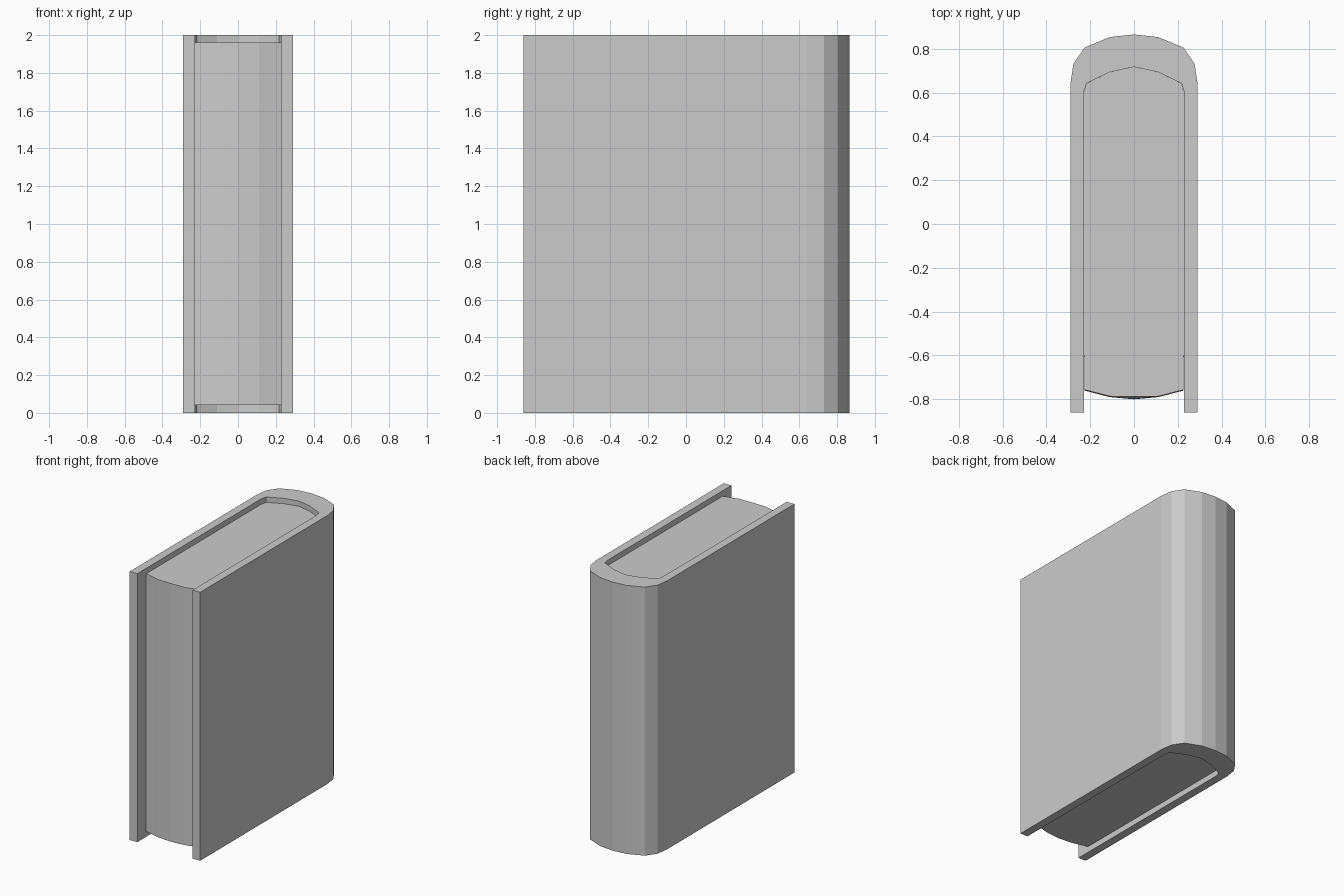
import bpy
import bmesh

if "Cube" in bpy.data.objects:
    bpy.data.objects.remove(bpy.data.objects["Cube"])


def mirrored(half):
    """Complete a right-hand half profile (ending on x = 0) with its left side."""
    return half + [(-x, y) for x, y in reversed(half[:-1])]


def prism(name, bottom, top, z0, z1):
    """Solid between two matching outlines at heights z0 and z1."""
    bm = bmesh.new()
    lo = [bm.verts.new((x, y, z0)) for x, y in bottom]
    hi = [bm.verts.new((x, y, z1)) for x, y in top]
    n = len(lo)
    bm.faces.new(lo[::-1])
    bm.faces.new(hi)
    for i in range(n):
        j = (i + 1) % n
        bm.faces.new((lo[i], lo[j], hi[j], hi[i]))
    bmesh.ops.recalc_face_normals(bm, faces=bm.faces)
    mesh = bpy.data.meshes.new(name)
    bm.to_mesh(mesh)
    bm.free()
    obj = bpy.data.objects.new(name, mesh)
    bpy.context.collection.objects.link(obj)
    return obj


# Cover: U-shaped cross-section with a rounded spine at the back
outer = mirrored([(0.29, -0.86), (0.29, 0.64), (0.277, 0.73),
                  (0.226, 0.805), (0.11, 0.853), (0, 0.865)])
inner = mirrored([(0.228, -0.86), (0.228, 0.605), (0.217, 0.642),
                  (0.11, 0.693), (0, 0.717)])
cover = outer + inner[::-1]
prism("cover", cover, cover, 0, 2)

# Page block: fills the cover, bowed fore edge leaning back slightly at the top
back = [(x * 0.997, y) for x, y in inner[1:-1]]
fore_bottom = [(-0.227, -0.76), (-0.11, -0.79), (0, -0.80), (0.11, -0.79), (0.227, -0.76)]
fore_top = [(x, max(y + 0.004, -0.788)) for x, y in fore_bottom]
prism("page_block", fore_bottom + back, fore_top + back, 0.043, 1.96)
